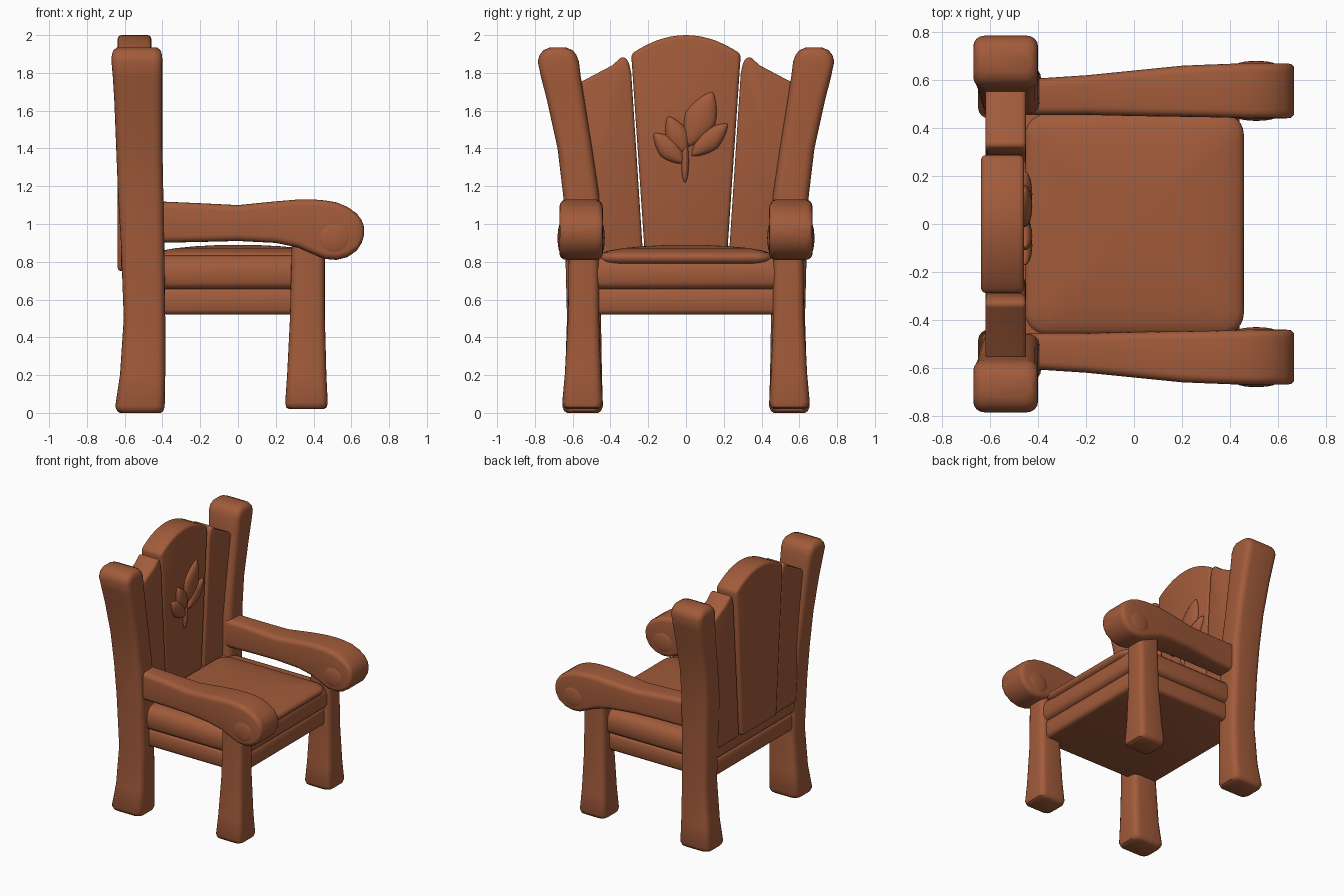
import bpy, bmesh, math
from mathutils import Matrix, Vector

if "Cube" in bpy.data.objects:
    bpy.data.objects.remove(bpy.data.objects["Cube"])

wood = bpy.data.materials.new("reddish brown wood")
wood.diffuse_color = (0.36, 0.105, 0.043, 1)
wood.use_nodes = True
wood.node_tree.nodes["Principled BSDF"].inputs["Base Color"].default_value = wood.diffuse_color


def finish(name, bm, angle=40, bevel=0):
    bmesh.ops.recalc_face_normals(bm, faces=bm.faces[:])
    me = bpy.data.meshes.new(name)
    bm.to_mesh(me)
    bm.free()
    me.materials.append(wood)
    ob = bpy.data.objects.new(name, me)
    bpy.context.collection.objects.link(ob)
    bpy.ops.object.select_all(action='DESELECT')
    ob.select_set(True)
    bpy.context.view_layer.objects.active = ob
    if bevel:
        m = ob.modifiers.new("rounding", 'BEVEL')
        m.width, m.segments, m.limit_method = bevel, 3, 'ANGLE'
        m.angle_limit = math.radians(35)
        bpy.ops.object.modifier_apply(modifier=m.name)
    bpy.ops.object.shade_smooth_by_angle(angle=math.radians(angle))
    return ob


def rounded_rect(a0, a1, b0, b1, r, n=4):
    r = min(r, (a1 - a0) * .49, (b1 - b0) * .49)
    pts = []
    for k, (a, b) in enumerate(((a1 - r, b1 - r), (a0 + r, b1 - r), (a0 + r, b0 + r), (a1 - r, b0 + r))):
        for i in range(n + 1):
            t = math.pi / 2 * (k + i / n)
            pts.append((a + r * math.cos(t), b + r * math.sin(t)))
    return pts


def loft(name, axis, rows, r=.04, side=1):
    """Rounded-rectangle sections: axis z -> (z, x0, x1, y0, y1), axis x -> (x, y0, y1, z0, z1)."""
    bm = bmesh.new()
    rings = []
    for p, *rect in rows:
        ring = []
        for a, b in rounded_rect(*rect, r):
            x, y, z = (a, b, p) if axis == 'z' else (p, a, b)
            ring.append(bm.verts.new((x, y * side, z)))
        rings.append(ring)
    for lo, hi in zip(rings, rings[1:]):
        for i in range(len(lo)):
            j = (i + 1) % len(lo)
            bm.faces.new((lo[i], lo[j], hi[j], hi[i]))
    bm.faces.new(rings[0])
    bm.faces.new(rings[-1])
    return finish(name, bm)


def plank(name, outline, x0, x1, side=1, bevel=.022):
    """Outline in (y, z), extruded along x, with rounded edges."""
    bm = bmesh.new()
    face = bm.faces.new([bm.verts.new((x0, y * side, z)) for y, z in outline])
    ext = bmesh.ops.extrude_face_region(bm, geom=[face])['geom']
    for v in ext:
        if isinstance(v, bmesh.types.BMVert):
            v.co.x = x1
    return finish(name, bm, bevel=bevel)


def blob(name, centre, scale, tilt=0, pinch=0):
    """Squashed ball; pinch makes the ends pointed like a leaf."""
    bm = bmesh.new()
    bmesh.ops.create_uvsphere(bm, u_segments=20, v_segments=12, radius=1)
    for v in bm.verts:
        v.co.y *= max(1 - abs(v.co.z), 0) ** pinch if pinch else 1
        v.co = Vector([c * s for c, s in zip(v.co, scale)])
    bm.transform(Matrix.Translation(centre) @ Matrix.Rotation(tilt, 4, 'X'))
    return finish(name, bm, 60)


for s, tag in ((1, "left"), (-1, "right")):
    # Back posts flare outward towards the top
    loft(f"back_post_{tag}", 'z', [
        (0, -.625, -.41, .465, .63), (.01, -.64, -.395, .45, .645), (.035, -.65, -.388, .44, .655),
        (.2, -.625, -.385, .445, .64), (.5, -.605, -.385, .45, .63), (.9, -.62, -.39, .455, .64),
        (1.15, -.635, -.395, .46, .65), (1.4, -.645, -.40, .497, .68), (1.65, -.655, -.40, .537, .735),
        (1.78, -.663, -.40, .557, .768), (1.86, -.67, -.40, .567, .785), (1.895, -.668, -.402, .58, .775),
        (1.92, -.66, -.41, .60, .755), (1.935, -.64, -.43, .635, .72)], .045, s)
    # Front legs
    loft(f"front_leg_{tag}", 'z', [
        (.02, .27, .455, .465, .63), (.03, .255, .47, .45, .645), (.055, .25, .475, .44, .655),
        (.2, .26, .468, .45, .642), (.5, .275, .46, .46, .625), (.92, .285, .46, .462, .62)], .04, s)
    # Armrests ending in a scroll
    loft(f"armrest_{tag}", 'x', [
        (-.43, .455, .605, .90, 1.12), (-.2, .455, .62, .905, 1.11), (0, .45, .64, .91, 1.10),
        (.2, .447, .66, .90, 1.12), (.32, .445, .665, .875, 1.13), (.40, .443, .668, .84, 1.13),
        (.46, .441, .67, .815, 1.125), (.52, .44, .67, .81, 1.115), (.58, .44, .67, .825, 1.09),
        (.63, .44, .67, .86, 1.055), (.655, .443, .667, .90, 1.02), (.667, .455, .655, .94, .985)], .035, s)
    for y in (.448, .662):
        blob(f"scroll_knob_{tag}", (.51, s * y, .925), (.085, .018, .08))
    # Outer backrest planks with sloping tops
    plank(f"outer_back_plank_{tag}", [(.222, .75), (.29, 1.8), (.305, 1.865), (.335, 1.89), (.39, 1.84),
          (.57, 1.745), (.51, 1.25), (.48, .75)], -.62, -.45, s)

# Arched centre plank
arch = [(.29 - .58 * i / 14, 2 - .10 * (1 - 2 * i / 14) ** 2) for i in range(15)]
plank("centre_back_plank", [(.212, .75)] + arch + [(-.212, .75)], -.638, -.458)

# Carved leaf sprig on the centre plank: (base y, z), (tip y, z), half width
for (y0, z0), (y1, z1), w in (((.01, 1.41), (.14, 1.70), .085), ((.03, 1.36), (.22, 1.53), .06),
                              ((.0, 1.37), (-.095, 1.57), .06), ((-.01, 1.32), (-.17, 1.48), .06)):
    dy, dz = y1 - y0, z1 - z0
    blob("carved_leaf", (-.458, (y0 + y1) / 2, (z0 + z1) / 2), (.034, w, math.hypot(dy, dz) / 2),
         math.atan2(-dy, dz), .3)
blob("carved_stem", (-.458, -.005, 1.33), (.028, .02, .11))

# Seat frame: lower rail block and the rounded rail above it
for name, x0, x1, h, prof in (
        ("lower_seat_rail", -.59, .42, .545,
         [(.52, .025), (.528, .008), (.545, 0), (.635, 0), (.655, .01), (.67, .035)]),
        ("upper_seat_rail", -.605, .44, .565,
         [(.655, .035), (.667, .012), (.69, 0), (.76, 0), (.80, .012), (.825, .035), (.835, .07)])):
    loft(name, 'z', [(z, x0 + i, x1 - i, -h + i, h - i) for z, i in prof], .04)

# Domed seat cushion with rounded front corners
bm = bmesh.new()
n = 16
rings = []
cx, cy = .0, .0
for z, k in ((.79, .93), (.80, .97), (.82, .995), (.835, .985), (.848, .95), (.86, .87), (.872, .72),
             (.882, .5), (.888, .25)):
    ring = [bm.verts.new((x * k, y * k, z)) for x, y in rounded_rect(-.46, .46, -.465, .465, .09, 6)]
    rings.append(ring)
for lo, hi in zip(rings, rings[1:]):
    for i in range(len(lo)):
        j = (i + 1) % len(lo)
        bm.faces.new((lo[i], lo[j], hi[j], hi[i]))
bm.faces.new(rings[0])
bm.faces.new(rings[-1])
finish("seat_cushion", bm, 60)
